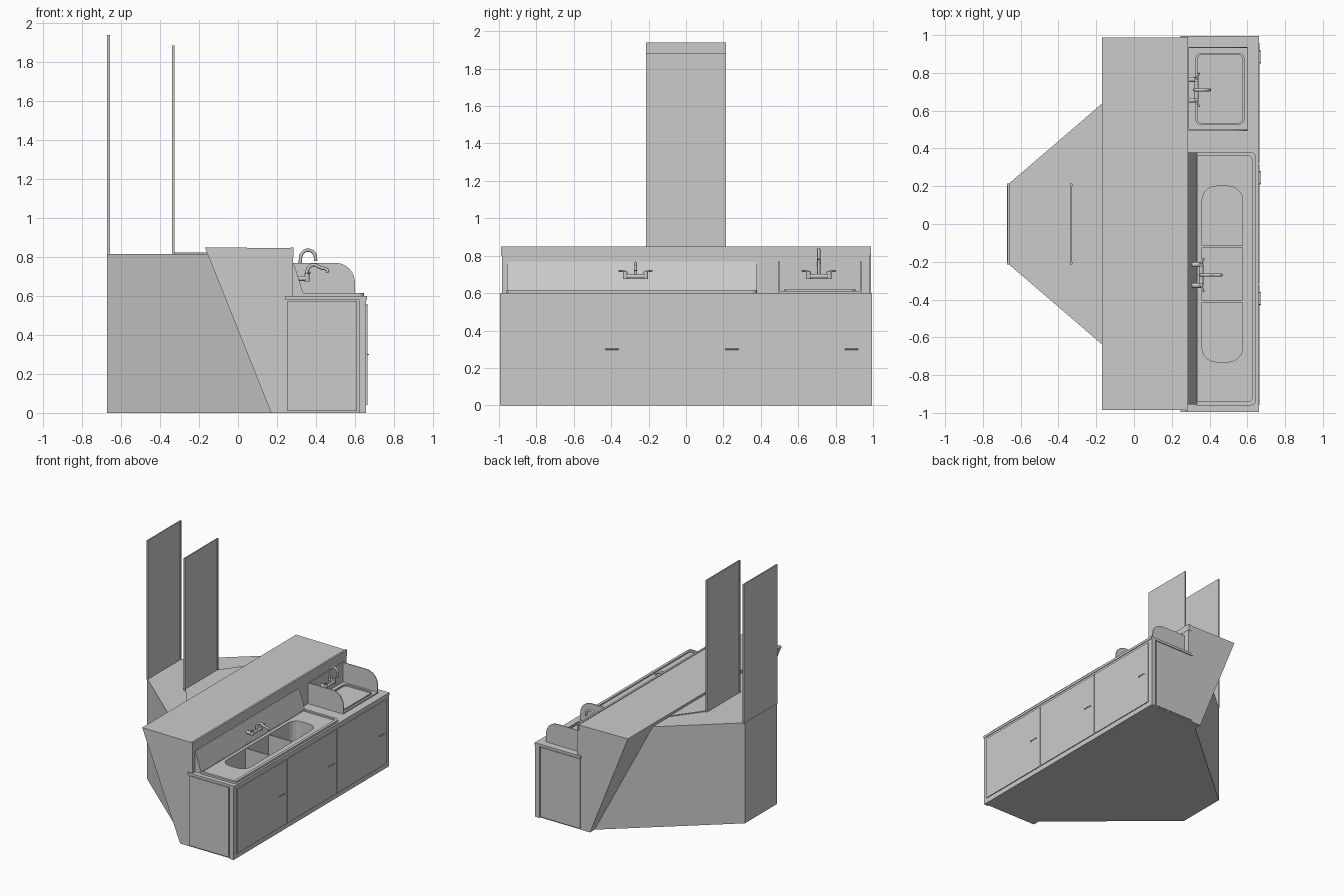
import bpy, bmesh, math
from mathutils import Vector

if "Cube" in bpy.data.objects:
    bpy.data.objects.remove(bpy.data.objects["Cube"])


def link(name, me):
    ob = bpy.data.objects.new(name, me)
    bpy.context.scene.collection.objects.link(ob)
    return ob


def prism(name, pts, lo, hi, axis='z'):
    """Extrude a 2D outline: 'z' takes (x, y), 'y' takes (x, z)."""
    bm = bmesh.new()
    put = (lambda a, b, h: (a, b, h)) if axis == 'z' else (lambda a, b, h: (a, h, b))
    low = [bm.verts.new(put(a, b, lo)) for a, b in pts]
    top = [bm.verts.new(put(a, b, hi)) for a, b in pts]
    bm.faces.new(low)
    bm.faces.new(top)
    for i in range(len(pts)):
        j = (i + 1) % len(pts)
        bm.faces.new((low[i], low[j], top[j], top[i]))
    bmesh.ops.recalc_face_normals(bm, faces=bm.faces)
    me = bpy.data.meshes.new(name)
    bm.to_mesh(me)
    bm.free()
    return link(name, me)


def box(name, x0, x1, y0, y1, z0, z1):
    return prism(name, [(x0, y0), (x1, y0), (x1, y1), (x0, y1)], z0, z1)


def rounded(x0, x1, y0, y1, r, n=5):
    """Outline of a rectangle; r is one radius or four (from lower left, counterclockwise)."""
    rs = r if isinstance(r, (list, tuple)) else [r] * 4
    pts = []
    for k, (x, y, sx, sy) in enumerate([(x0, y0, 1, 1), (x1, y0, -1, 1),
                                        (x1, y1, -1, -1), (x0, y1, 1, -1)]):
        q = rs[k]
        if q == 0:
            pts.append((x, y))
            continue
        for i in range(n + 1):
            a = math.pi + k * math.pi / 2 + i * math.pi / 2 / n
            pts.append((x + sx * q + q * math.cos(a), y + sy * q + q * math.sin(a)))
    return pts


def bake(ob):
    dg = bpy.context.evaluated_depsgraph_get()
    me = bpy.data.meshes.new_from_object(ob.evaluated_get(dg))
    return me


def cut(targets, cutter):
    for t in targets:
        m = t.modifiers.new('cut', 'BOOLEAN')
        m.object, m.operation, m.solver = cutter, 'DIFFERENCE', 'EXACT'
        me = bake(t)
        t.modifiers.clear()
        t.data = me
    bpy.data.objects.remove(cutter)


def tube(name, pts, r, smooth=True):
    cu = bpy.data.curves.new(name, 'CURVE')
    cu.dimensions, cu.bevel_depth, cu.bevel_resolution = '3D', r, 2
    cu.use_fill_caps, cu.resolution_u = True, 5
    s = cu.splines.new('BEZIER' if smooth else 'POLY')
    data = s.bezier_points if smooth else s.points
    data.add(len(pts) - 1)
    for p, c in zip(data, pts):
        if smooth:
            p.co = c
            p.handle_left_type = p.handle_right_type = 'AUTO'
        else:
            p.co = (*c, 1)
    ob = link(name + '_path', cu)
    me = bake(ob)
    bpy.data.objects.remove(ob)
    me.shade_smooth()
    return link(name, me)


# Cabinet, counter and front frame
cabinet = box('cabinet', .245, .62, -.985, .985, 0, .58)
counter = box('counter', .245, .662, -.995, .995, .58, .6)
box('front_frame', .62, .657, -.995, .995, 0, .58)
for s in (-1, 1):
    box('end_panel', .255, .61, s * .989 - .005, s * .989 + .005, .01, .575)

# Three doors with pull handles
for i in range(3):
    y0 = -.96 + i * .64
    box('door', .655, .664, y0 + .003, y0 + .637, .04, .56)
    y = y0 + .565
    tube('door_handle', [(.662, y - .035, .3), (.671, y - .03, .3), (.671, y + .03, .3),
                         (.662, y + .035, .3)], .003, False)

# Slanted bar behind the counter, with its front wall and trim
prism('bar', [(.17, 0), (.25, 0), (.25, .8), (.28, .8), (.28, .845), (-.17, .85)],
      -.985, .988, 'y')
box('rear_wall', .245, .283, -.985, .985, .6, .8)
box('bar_trim', .27, .285, -.99, .99, .8, .85)

# Tapered rear base with its raised inner top
prism('rear_base', [(-.672, -.205), (.2, -.955), (.2, .955), (-.672, .205)], 0, .815)
prism('inner_top', [(-.33, -.2), (-.14, -.46), (-.14, .46), (-.33, .2)], .81, .822)

# Two tall panels with edge strips
for x, top in ((-.665, 1.94), (-.332, 1.885)):
    box('tall_panel', x - .005, x + .005, -.2, .2, .81, top)
    for s in (-1, 1):
        box('panel_edge', x - .007, x + .007, s * .2075 - .0075, s * .2075 + .0075, .81, top)

# Three-bay sink with drainboards
deck = prism('sink_deck', rounded(.33, .647, -.96, .38, (.002, .03, .03, .002)), .598, .616)
cut([deck], prism('deck_cutter', rounded(.335, .625, -.94, .36, (.004, .02, .02, .004)), .605, .7))
R = .075
for y0, y1, r in ((-.73, -.415, (R, R, 0, 0)), (-.405, -.125, 0), (-.115, .2, (0, 0, R, R))):
    cut([deck, counter, cabinet],
        prism('basin_cutter', rounded(.36, .575, y0, y1, r), .4, .7))
    tube('sink_drain', [(.467, (y0 + y1) / 2, .398), (.467, (y0 + y1) / 2, .404)], .025, False)
prism('sink_backsplash', [(.25, .6), (.335, .6), (.335, .615), (.29, .755), (.285, .77), (.25, .77)],
      -.955, .378, 'y')

# Hand sink with back and side guards
tray = prism('hand_sink', rounded(.285, .6, .495, .935, .004), .598, .61)
rim = prism('hand_sink_rim', rounded(.325, .585, .525, .905, .03), .605, .618)
cut([tray, rim], prism('rim_cutter', rounded(.335, .575, .535, .895, .025), .607, .7))
cut([tray, counter, cabinet], prism('bowl_cutter', rounded(.35, .55, .555, .875, .03), .46, .7))
tube('hand_sink_drain', [(.45, .72, .455), (.45, .72, .466)], .025, False)
box('hand_sink_back', .28, .29, .495, .935, .6, .77)
for y in (.493, .931):
    prism('side_guard', rounded(.285, .6, .6, .77, (0, 0, .1, 0), 8), y, y + .006, 'y')


# Wall faucets: cross body, lever handles and spout
def faucet(x, y, z, spout):
    tube('faucet_body', [(x + .02, y - .06, z), (x + .02, y + .06, z)], .012, False)
    for s in (-1, 1):
        yy = y + s * .055
        tube('faucet_mount', [(x - .03, yy, z), (x + .02, yy, z)], .013, False)
        tube('faucet_valve', [(x + .02, yy, z - .015), (x + .02, yy, z + .025)], .013, False)
        tube('faucet_lever', [(x + .02, yy, z + .025), (x + .035, yy + s * .035, z + .03)], .005, False)
    tube('faucet_spout', [(x + dx, y, z + dz) for dx, dz in spout], .0085)


faucet(.335, -.27, .69, [(.02, 0), (.022, .045), (.05, .07), (.09, .055), (.122, .045), (.126, .03)])
faucet(.31, .71, .69, [(.02, 0), (.01, .09), (.02, .13), (.05, .145), (.08, .13), (.09, .09)])
